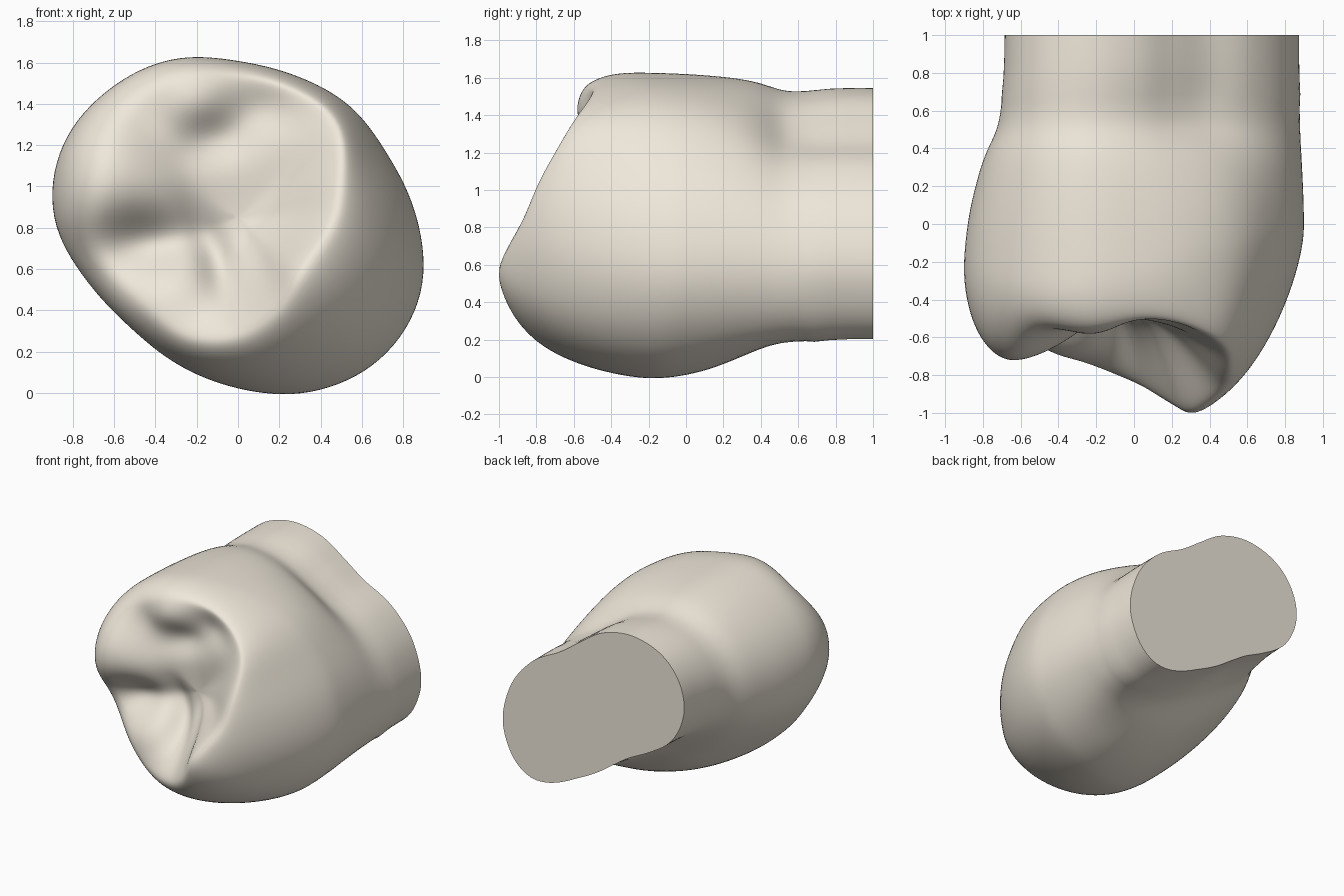
import bpy, bmesh, math

if "Cube" in bpy.data.objects:
    bpy.data.objects.remove(bpy.data.objects["Cube"])

SEG = 128                 # points around each ring
CZ = 0.85                 # height of the long axis
FLOOR = -.49              # y of the middle of the biting surface

# Values every 22.5 degrees, counter-clockwise from +x in front view
root_r = [.82, .68, .56, .565, .655, .745, .79, .74, .60, .43, .345, .34, .405, .575, .90, .93]
crown_r = [.87, .79, .77, .745, .76, .835, .885, .925, .90, .80, .75, .775, .835, .925, .98, .965]
crest_r = [.47, .54, .66, .66, .67, .70, .67, .68, .65, .61, .60, .62, .57, .49, .41, .41]
crest_y = [-.88, -.79, -.64, -.54, -.50, -.54, -.58, -.70, -.71, -.61,
           -.66, -.74, -.85, -.96, -1.02, -.97]
widest_y = [-.05, -.05, -.1, -.15, -.22, -.27, -.27, -.25, -.22, -.28,
            -.36, -.34, -.24, -.13, -.1, -.05]
fullness = [1.35, 1.3, 1.15, 1.0, .9, .85, .9, 1, 1, 1, 1, 1.05, 1.15, 1.25, 1.3, 1.35]

# Profile along the side: (y, share of crown outline)
side_keys = [(1, 0), (.62, .05), (.49, .2), (.36, .55), (.2, .80), (.05, .94), (-.1, 1)]

# Biting-surface details: x, z, length, width, angle, change in y
details = [
    (-.18, 1.44, .12, .09, 10, -.06),    # upper bump
    (-.10, 1.24, .14, .07, 15, .08),     # pit under the bump
    (.12, 1.38, .12, .06, -10, .06),     # upper right pit
    (-.50, .74, .17, .09, 3, .13),       # left valley
    (-.12, .67, .18, .05, -69, .10),     # centre groove
    (-.28, .52, .15, .11, 20, -.06),     # lower left cusp
    (-.45, 1.02, .16, .12, -25, -.04),   # left cusp inner ridge
    (-.42, 1.33, .09, .06, -45, .03),    # notch beside the bump
]


def catmull(a, b, c, d, t):
    return .5 * (2 * b + (c - a) * t + (2 * a - 5 * b + 4 * c - d) * t * t
                 + (3 * b - a - 3 * c + d) * t ** 3)


def around(values):
    """Smooth closed curve through the 16 values, one sample per segment."""
    out, n = [], len(values)
    for i in range(SEG):
        f = i / SEG * n
        k = int(f)
        out.append(catmull(*[values[(k + o) % n] for o in (-1, 0, 1, 2)], f - k))
    return out


def neck(i, y):
    """The neck shifts slightly down and left of the root."""
    a = 2 * math.pi * i / SEG
    return (-.035 * math.sin(a) - .03 * min(0, math.cos(a))) * math.exp(-((y - .57) / .16) ** 2)


def detail(x, z, y):
    fade = min(1, max(0, (-y - .3) / .2))
    total = 0
    for cx, cz, sl, sw, ang, dy in details:
        a = math.radians(ang)
        u = (x - cx) * math.cos(a) + (z - cz) * math.sin(a)
        v = (z - cz) * math.cos(a) - (x - cx) * math.sin(a)
        total += dy * math.exp(-.5 * ((u / sl) ** 2 + (v / sw) ** 2))
    return total * fade


root, crown, crest, peak, start, full = map(
    around, (root_r, crown_r, crest_r, crest_y, widest_y, fullness))
rings = []                # each ring is a list of (radius, y)

# Root and neck
pad = [side_keys[0]] + side_keys + [side_keys[-1]]
for k in range(len(side_keys) - 1):
    for s in range(5):
        y, w = (catmull(*[pad[k + o][c] for o in range(4)], s / 5) for c in (0, 1))
        ring = []
        for i in range(SEG):
            yy = y if y > .36 else .36 + (y - .36) * (start[i] - .36) / -.46
            ring.append((root[i] + (crown[i] - root[i]) * w + neck(i, y), yy))
        rings.append(ring)

# Outer crown wall curving up to the crest
for s in range(23):
    phi = s / 22 * math.pi / 2
    ring = []
    for i in range(SEG):
        ca = max(0, math.cos(phi)) ** full[i]
        sa = math.sin(phi) ** full[i]
        ring.append((crest[i] + (crown[i] - crest[i]) * ca,
                     start[i] + (peak[i] - start[i]) * sa))
    rings.append(ring)

# Biting surface dipping to the centre
mean = sum(peak) / SEG
for s in range(27, 0, -1):
    t = s / 28
    g = 1 - (1 - t * t) ** 1.55
    rings.append([(crest[i] * t, FLOOR + (mean - FLOOR + (peak[i] - mean) * t ** .4) * g)
                  for i in range(SEG)])

bm = bmesh.new()
grid = []
for ring in rings:
    row = []
    for i, (r, y) in enumerate(ring):
        a = 2 * math.pi * i / SEG
        x, z = r * math.cos(a), CZ + r * math.sin(a)
        row.append(bm.verts.new((x, y + detail(x, z, y), z)))
    grid.append(row)
for lo, hi in zip(grid, grid[1:]):
    for i in range(SEG):
        j = (i + 1) % SEG
        bm.faces.new((lo[i], lo[j], hi[j], hi[i]))

# Flat root end and centre of the biting surface
back = bm.verts.new((.05, 1, .87))
front = bm.verts.new((0, FLOOR + detail(0, CZ, FLOOR), CZ))
for i in range(SEG):
    j = (i + 1) % SEG
    bm.faces.new((grid[0][j], grid[0][i], back))
    bm.faces.new((grid[-1][i], grid[-1][j], front))

# Soften the crests and creases of the crown
soft = [v for row in grid[5:] for v in row] + [front]
for _ in range(14):
    bmesh.ops.smooth_vert(bm, verts=soft, factor=.5,
                          use_axis_x=True, use_axis_y=True, use_axis_z=True)
bmesh.ops.recalc_face_normals(bm, faces=bm.faces)

mesh = bpy.data.meshes.new("molar_tooth")
bm.to_mesh(mesh)
bm.free()
tooth = bpy.data.objects.new("molar_tooth", mesh)
bpy.context.collection.objects.link(tooth)

# Ivory colour
ivory = bpy.data.materials.new("ivory")
ivory.diffuse_color = (.86, .80, .70, 1)
ivory.use_nodes = True
ivory.node_tree.nodes["Principled BSDF"].inputs["Base Color"].default_value = ivory.diffuse_color
mesh.materials.append(ivory)

bpy.context.view_layer.objects.active = tooth
tooth.select_set(True)
bpy.ops.object.shade_smooth_by_angle(angle=math.radians(50))
